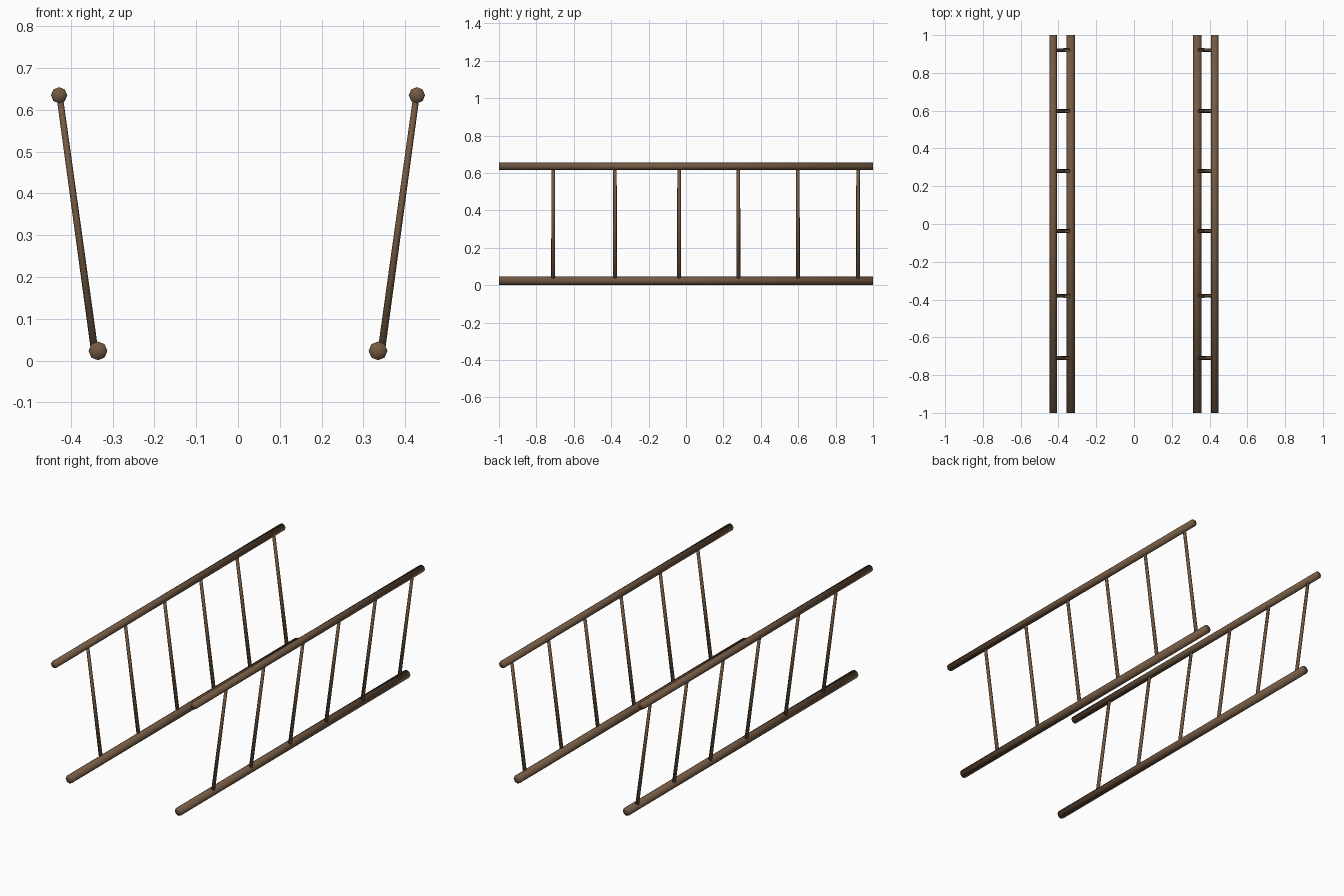
import bpy
import bmesh
from mathutils import Vector

cube = bpy.data.objects.get("Cube")
if cube:
    bpy.data.objects.remove(cube, do_unlink=True)

# Single brown wood material
wood = bpy.data.materials.new("brown_wood")
wood.use_nodes = True
color = (0.17, 0.10, 0.055, 1)
wood.diffuse_color = color
bsdf = next(n for n in wood.node_tree.nodes if n.type == 'BSDF_PRINCIPLED')
bsdf.inputs["Base Color"].default_value = color


def pole(name, start, end, r_start, r_end, flatten=1.0):
    """Eight-sided pole between two points, softly shaded over its ends."""
    start, end = Vector(start), Vector(end)
    axis = end - start
    bm = bmesh.new()
    bmesh.ops.create_cone(bm, cap_ends=True, cap_tris=True, segments=8,
                          radius1=r_start, radius2=r_end, depth=axis.length)
    for face in bm.faces:
        face.smooth = True
    mesh = bpy.data.meshes.new(name)
    bm.to_mesh(mesh)
    bm.free()
    mesh.materials.append(wood)
    obj = bpy.data.objects.new(name, mesh)
    obj.location = (start + end) / 2
    obj.rotation_euler = axis.to_track_quat('Z', 'Y').to_euler()
    obj.scale.y = flatten
    bpy.context.collection.objects.link(obj)
    return obj


TOP_X, TOP_Z, TOP_R = 0.428, 0.635, 0.0195
LOW_X, LOW_Z, LOW_R = 0.335, 0.0235, 0.0225
RUNGS = (-0.71, -0.38, -0.037, 0.28, 0.598, 0.92)

for side, s in (("left", 1), ("right", -1)):
    # Long rails
    pole(f"{side}_upper_rail", (s * TOP_X, -1, TOP_Z), (s * TOP_X, 1, TOP_Z), TOP_R, TOP_R)
    pole(f"{side}_lower_rail", (s * LOW_X, -1, LOW_Z), (s * LOW_X, 1, LOW_Z), LOW_R, LOW_R)
    # Thin uprights leaning outward between the rails
    for i, y in enumerate(RUNGS, 1):
        pole(f"{side}_upright_{i}", (s * (LOW_X + 0.008), y, LOW_Z),
             (s * (TOP_X - 0.001), y, TOP_Z), 0.011, 0.0095, 0.8)
